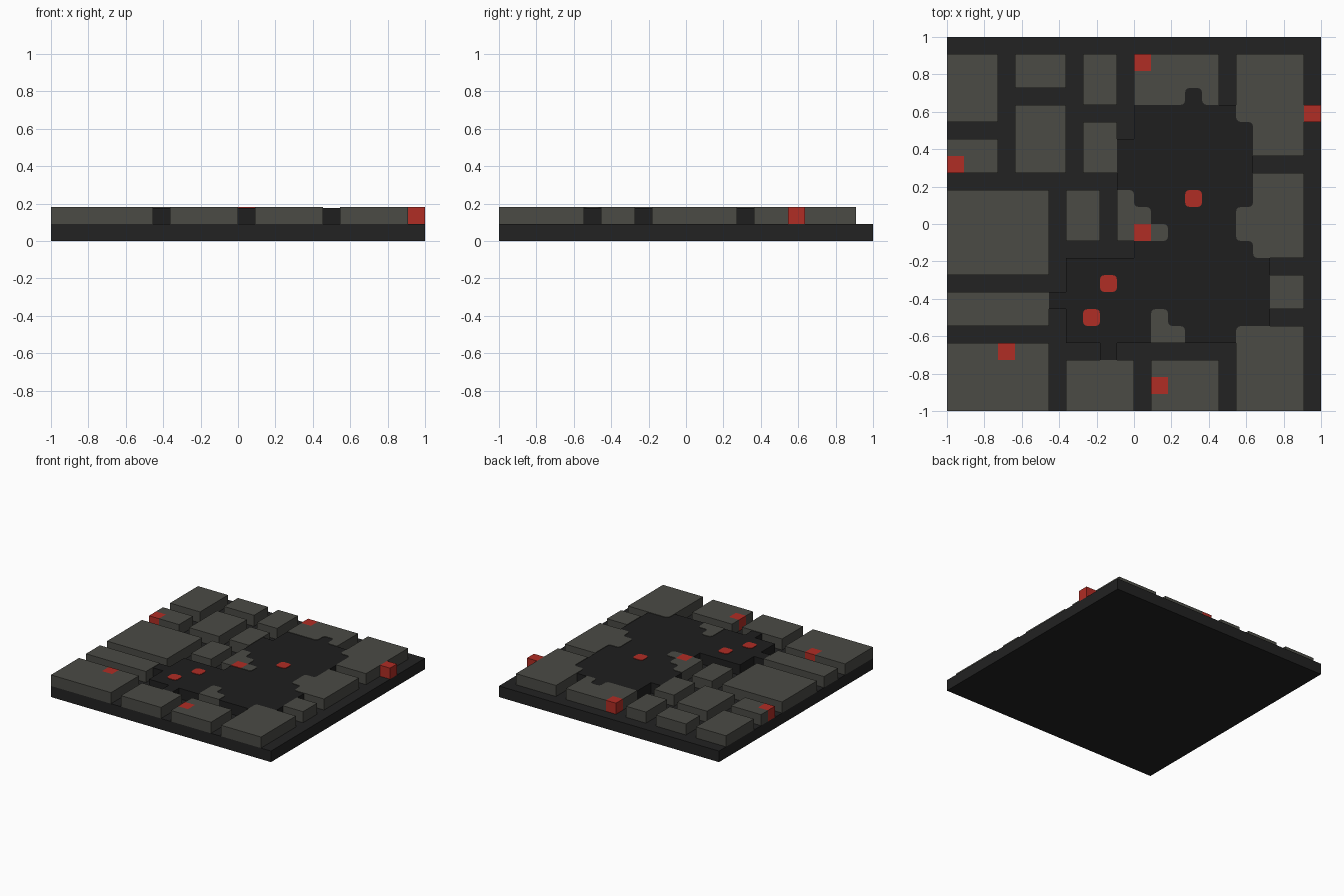
import bpy
import bmesh

if "Cube" in bpy.data.objects:
    bpy.data.objects.remove(bpy.data.objects["Cube"], do_unlink=True)

N = 22              # cells along each side
C = 2 / N           # cell size
ROUND = 0.025       # corner rounding where blocks meet the plaza


def material(name, rgb):
    m = bpy.data.materials.new(name)
    m.use_nodes = True
    m.diffuse_color = (*rgb, 1)
    bsdf = m.node_tree.nodes["Principled BSDF"]
    bsdf.inputs["Base Color"].default_value = (*rgb, 1)
    bsdf.inputs["Roughness"].default_value = 0.8
    return m


ROAD = material("road_charcoal", (0.016, 0.016, 0.016))
PLAZA = material("plaza_charcoal", (0.0135, 0.0135, 0.0135))
STONE = material("stone_grey", (0.069, 0.069, 0.059))
RED = material("marker_red", (0.434, 0.026, 0.018))


def rect(i0, i1, j0, j1):
    return {(i, j) for i in range(i0, i1) for j in range(j0, j1)}


# City blocks as cell rectangles: column start, end, row start, end
blocks = [
    (0, 3, 17, 21), (0, 3, 14, 16), (0, 6, 8, 13), (0, 6, 5, 7), (0, 6, 0, 4),
    (4, 7, 19, 21), (4, 7, 14, 18), (8, 10, 18, 21), (8, 10, 14, 17),
    (11, 16, 18, 21), (17, 21, 15, 21), (17, 21, 9, 14), (19, 21, 6, 8),
    (17, 21, 0, 5), (7, 11, 0, 3), (12, 16, 0, 3), (7, 9, 10, 13),
    (10, 13, 10, 11), (10, 12, 11, 12), (10, 11, 12, 13),
    (12, 14, 4, 5), (12, 13, 5, 6),
]
stone = set().union(*(rect(*b) for b in blocks))

# Plaza footprint, as row bands
bands = [
    (9, 10, 3, 4), (7, 12, 4, 5), (14, 17, 4, 5), (7, 12, 5, 6), (13, 19, 5, 6),
    (6, 19, 6, 7), (7, 19, 7, 9), (11, 18, 9, 10), (13, 17, 10, 11),
    (12, 17, 11, 12), (11, 18, 12, 13), (10, 18, 13, 16), (11, 18, 16, 17),
    (11, 17, 17, 18), (14, 15, 18, 19),
]
plaza = set().union(*(rect(*b) for b in bands))

markers = {(11, 20), (21, 17), (0, 14), (14, 12), (11, 10),
           (9, 7), (8, 5), (3, 3), (12, 1)}
plaza -= markers
stone -= plaza | markers


def kind(cell):
    for name, group in (("marker", markers), ("plaza", plaza), ("stone", stone)):
        if cell in group:
            return name
    return "road"


def rounded(i, j):
    """True where the plaza meets exactly one other raised kind."""
    kinds = {kind((i - a, j - b)) for a in (0, 1) for b in (0, 1)}
    return len(kinds) == 2 and "plaza" in kinds and "road" not in kinds


def islands(cells):
    """Split a cell set into edge-connected groups."""
    left = set(cells)
    while left:
        group, todo = set(), [min(left)]
        while todo:
            c = todo.pop()
            if c in left:
                left.remove(c)
                group.add(c)
                i, j = c
                todo += [(i + 1, j), (i - 1, j), (i, j + 1), (i, j - 1)]
        yield group


def slab(name, cells, z0, z1, mat):
    """Raise a group of cells into a clean prism."""
    bm = bmesh.new()
    verts = {}

    def vert(i, j):
        if (i, j) not in verts:
            verts[i, j] = bm.verts.new((i * C - 1, j * C - 1, z0))
        return verts[i, j]

    for i, j in sorted(cells):
        bm.faces.new([vert(i, j), vert(i + 1, j), vert(i + 1, j + 1), vert(i, j + 1)])
    top = bmesh.ops.extrude_face_region(bm, geom=bm.faces[:])["geom"]
    for v in top:
        if isinstance(v, bmesh.types.BMVert):
            v.co.z = z1
    bmesh.ops.recalc_face_normals(bm, faces=bm.faces[:])
    # Round the upright corners that border the plaza
    corners = []
    for e in bm.edges:
        a, b = e.verts
        if abs(a.co.z - b.co.z) > 0.01 and len(e.link_faces) == 2:
            turn = e.calc_face_angle(0)
            if turn > 0.5 and rounded(round((a.co.x + 1) / C), round((a.co.y + 1) / C)):
                corners.append(e)
    if corners:
        bmesh.ops.bevel(bm, geom=corners, offset=ROUND, segments=3,
                        profile=0.5, affect='EDGES')
    bmesh.ops.dissolve_limit(bm, angle_limit=0.01, verts=bm.verts[:], edges=bm.edges[:])
    bmesh.ops.triangulate(bm, faces=[f for f in bm.faces if len(f.verts) > 4])
    bmesh.ops.recalc_face_normals(bm, faces=bm.faces[:])
    mesh = bpy.data.meshes.new(name)
    bm.to_mesh(mesh)
    bm.free()
    mesh.materials.append(mat)
    obj = bpy.data.objects.new(name, mesh)
    bpy.context.collection.objects.link(obj)
    return obj


# Ground slab carrying the streets
slab("street_base", rect(0, N, 0, N), 0, C, ROAD)

# Raised pieces standing on the streets
for n, group in enumerate(islands(stone), 1):
    slab(f"city_block_{n}", group, C, 2 * C, STONE)
for n, group in enumerate(islands(plaza), 1):
    slab(f"central_plaza_{n}", group, C, 2 * C - 0.004, PLAZA)
for n, cell in enumerate(sorted(markers), 1):
    slab(f"red_marker_{n}", {cell}, C, 2 * C, RED)
